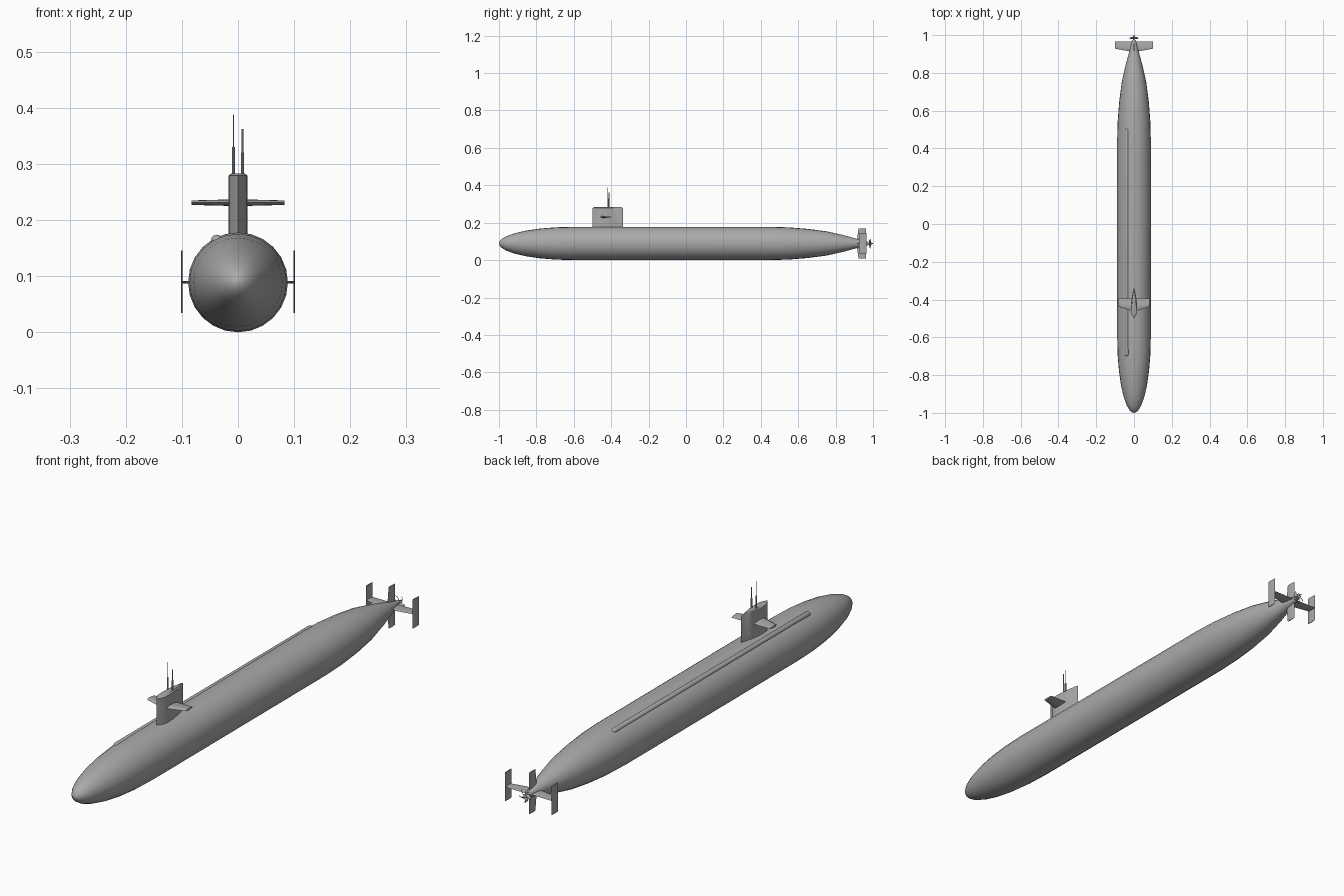
import bpy, bmesh, math
from mathutils import Matrix, Vector

cube = bpy.data.objects.get("Cube")
if cube:
    bpy.data.objects.remove(cube, do_unlink=True)

AXIS_Z = 0.089
RADIUS = 0.089

grey = bpy.data.materials.new("hull grey")
grey.use_nodes = True
colour = (0.4, 0.4, 0.4, 1)
grey.diffuse_color = colour
grey.node_tree.nodes["Principled BSDF"].inputs["Base Color"].default_value = colour


def finish(name, bm, angle=35):
    bmesh.ops.recalc_face_normals(bm, faces=bm.faces)
    mesh = bpy.data.meshes.new(name)
    bm.to_mesh(mesh)
    bm.free()
    mesh.materials.append(grey)
    obj = bpy.data.objects.new(name, mesh)
    bpy.context.collection.objects.link(obj)
    bpy.context.view_layer.objects.active = obj
    for other in bpy.context.selected_objects:
        other.select_set(False)
    obj.select_set(True)
    bpy.ops.object.shade_smooth_by_angle(angle=math.radians(angle))
    return obj


def loft(bm, rings):
    """Skin matching rings of points and cap both ends."""
    loops = [[bm.verts.new(p) for p in ring] for ring in rings]
    n = len(loops[0])
    for a, b in zip(loops, loops[1:]):
        for i in range(n):
            j = (i + 1) % n
            bm.faces.new((a[i], a[j], b[j], b[i]))
    bm.faces.new(loops[0])
    bm.faces.new(loops[-1])


def tube(name, x, z, stations, sides):
    """Round body along y from (y, radius) stations."""
    bm = bmesh.new()
    turn = [math.tau * i / sides for i in range(sides)]
    loft(bm, [[(x + r * math.cos(t), y, z + r * math.sin(t)) for t in turn]
              for y, r in stations])
    return finish(name, bm, 50)


def foil(front, back, half, steps=6):
    """Streamlined outline: (chord position, half thickness)."""
    side = []
    for i in range(steps + 1):
        u = i / steps
        shape = 2.6 * math.sqrt(u) * (1 - u)
        side.append((front + (back - front) * u, half * min(shape, 1)))
    return side + [(y, -w) for y, w in side[-2:0:-1]]


def fin(name, sections, direction, origin):
    """Foil fin; each section is (span, front, back, half thickness)."""
    out = Vector(direction)
    across = out.cross(Vector((0, 1, 0)))
    bm = bmesh.new()
    loft(bm, [[Vector(origin) + out * s + across * w + Vector((0, y, 0))
               for y, w in foil(f, b, h)] for s, f, b, h in sections])
    return finish(name, bm)


# Hull: elliptical bow, straight middle, tapered stern
bow = [(-0.6 - 0.4 * math.cos(a), RADIUS * math.sin(a))
       for a in [math.radians(d) for d in (1, 7, 15, 25, 37, 50, 63, 76, 90)]]
stern = [(0.45, RADIUS), (0.55, 0.086), (0.65, 0.078), (0.75, 0.065),
         (0.84, 0.045), (0.92, 0.023), (0.965, 0.011), (0.975, 0.008)]
tube("hull", 0, AXIS_Z, bow + stern, 24)

# Rounded fairing along the deck
r = 0.010
ends = [(math.cos(math.radians(d)) * r, math.sin(math.radians(d)) * r)
        for d in (5, 30, 60, 90)]
tube("deck_fairing", -0.038, 0.164,
     [(-0.69 - c, s) for c, s in ends] + [(0.495 + c, s) for c, s in reversed(ends)], 12)

# Sail with a slightly domed cap
fin("sail", [(0.15, -0.5, -0.337, 0.017), (0.279, -0.5, -0.337, 0.017),
             (0.283, -0.49, -0.345, 0.012)], (0, 0, 1), (0, 0, 0))

# Diving planes on the sail, and tail planes with end plates
for side, label in ((1, "left"), (-1, "right")):
    fin(label + "_sail_plane", [(0.005, -0.463, -0.395, 0.006),
                                (0.083, -0.438, -0.395, 0.004)], (side, 0, 0), (0, 0, 0.231))
    fin(label + "_tail_plane", [(0, 0.91, 0.965, 0.003),
                                (0.1, 0.928, 0.965, 0.002)], (side, 0, 0), (0, 0, AXIS_Z))
    fin(label + "_end_plate", [(-0.056, 0.925, 0.965, 0.0015),
                               (0.056, 0.925, 0.965, 0.0015)],
        (0, 0, 1), (side * 0.1, 0, AXIS_Z + 0.001))

# Rudders
for side, label in ((1, "upper"), (-1, "lower")):
    fin(label + "_rudder", [(0, 0.912, 0.962, 0.003), (0.08, 0.922, 0.962, 0.002)],
        (0, 0, side), (0, 0, AXIS_Z))


# Two-stage masts
def mast(name, x, y, stages):
    bm = bmesh.new()
    for bottom, top, radius in stages:
        bmesh.ops.create_cone(bm, cap_ends=True, segments=10, radius1=radius,
                              radius2=radius, depth=top - bottom,
                              matrix=Matrix.Translation((x, y, (top + bottom) / 2)))
    return finish(name, bm)


mast("tall_mast", -0.008, -0.418, [(0.27, 0.33, 0.003), (0.32, 0.388, 0.0013)])
mast("short_mast", 0.008, -0.412, [(0.27, 0.32, 0.003), (0.31, 0.362, 0.002)])

# Propeller: hub and twisted, swept blades
tube("propeller_hub", 0, AXIS_Z, [(0.965, 0.007), (0.985, 0.006), (0.995, 0.004), (1.0, 0.001)], 12)
bm = bmesh.new()
blades = 5
for k in range(blades):
    rows = []
    for i in range(5):
        u = i / 4
        radius = 0.004 + 0.022 * u
        chord = 0.007 * math.sin(math.pi * (0.25 + 0.65 * u))
        pitch = math.radians(60 - 30 * u)
        base = math.tau * k / blades + math.pi / 2 + 0.7 * u * u
        row = []
        for e in (-1, 1):
            a = base + e * chord * math.cos(pitch) / radius
            row.append(bm.verts.new((radius * math.cos(a), 0.984 + e * chord * math.sin(pitch),
                                     AXIS_Z + radius * math.sin(a))))
        rows.append(row)
    for a, b in zip(rows, rows[1:]):
        bm.faces.new((a[0], a[1], b[1], b[0]))
propeller = finish("propeller_blades", bm)
thick = propeller.modifiers.new("thickness", "SOLIDIFY")
thick.thickness = 0.001
thick.offset = 0
